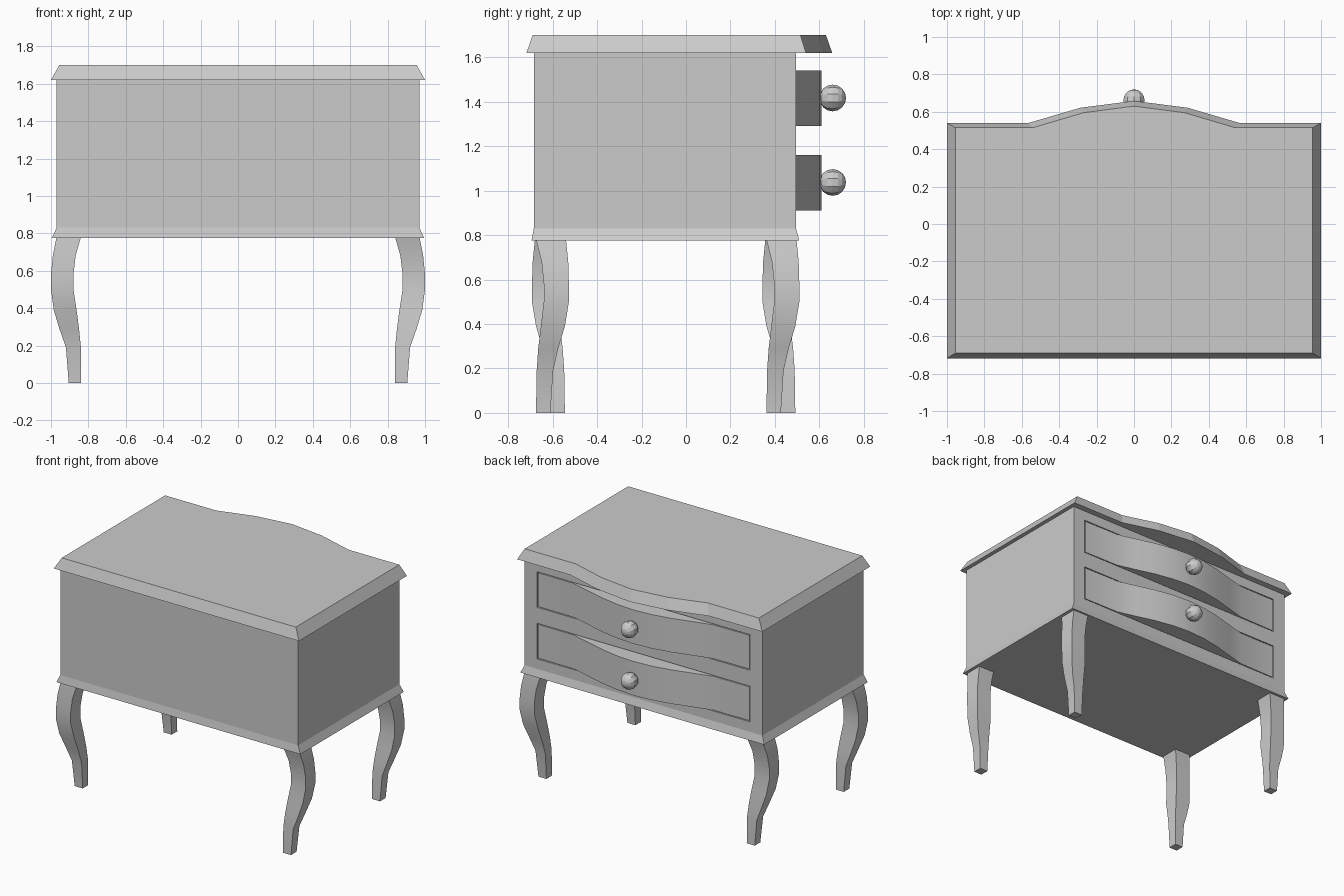
import bpy, bmesh, math
from mathutils import Matrix

if "Cube" in bpy.data.objects:
    bpy.data.objects.remove(bpy.data.objects["Cube"])


def loft(name, rings):
    """Closed solid through matching rings of points."""
    bm = bmesh.new()
    vs = [[bm.verts.new(p) for p in r] for r in rings]
    n = len(rings[0])
    for a, b in zip(vs, vs[1:]):
        for i in range(n):
            j = (i + 1) % n
            bm.faces.new((a[i], a[j], b[j], b[i]))
    bm.faces.new(vs[0][::-1])
    bm.faces.new(vs[-1])
    bmesh.ops.recalc_face_normals(bm, faces=bm.faces)
    me = bpy.data.meshes.new(name)
    bm.to_mesh(me)
    bm.free()
    ob = bpy.data.objects.new(name, me)
    bpy.context.collection.objects.link(ob)
    return ob


def rect(x0, x1, y0, y1, z):
    return [(x0, y0, z), (x1, y0, z), (x1, y1, z), (x0, y1, z)]


def smooth(ob):
    bpy.ops.object.select_all(action='DESELECT')
    ob.select_set(True)
    bpy.context.view_layer.objects.active = ob
    bpy.ops.object.shade_smooth_by_angle(angle=math.radians(30))


def bowed(half, back, curve, z):
    """Outline with a straight back and a mirrored bowed side at +y."""
    pts = [(-half, back), (half, back)] + curve
    pts += [(-x, y) for x, y in reversed(curve) if x > 0]
    return [(x, y, z) for x, y in pts]


# Case with flared base moulding
case = loft("case", [rect(-.995, .995, -.695, .51, .775),
                     rect(-.97, .97, -.685, .495, .83),
                     rect(-.97, .97, -.685, .495, 1.62)])

# Bow-shaped top with sloped edge
loft("top", [
    bowed(1.0, -.718, [(1.0, .54), (.565, .54), (.285, .622), (0, .658)], 1.62),
    bowed(.955, -.69, [(.955, .515), (.54, .515), (.27, .595), (0, .63)], 1.70)])

# Drawers, their recesses and knobs
curve = [(.862, .493), (.57, .496), (.43, .533), (.285, .573), (.14, .6), (0, .61)]
for label, z0, z1 in (("lower", .91, 1.16), ("upper", 1.29, 1.54)):
    cut = loft(label + "_recess_cutter", [rect(-.87, .87, .46, .6, z0 - .006),
                                          rect(-.87, .87, .46, .6, z1 + .006)])
    cut.hide_render = True
    cut.hide_set(True)
    mod = case.modifiers.new(label + "_recess", 'BOOLEAN')
    mod.object = cut
    mod.solver = 'EXACT'
    smooth(loft(label + "_drawer", [bowed(.862, .45, curve, z0),
                                    bowed(.862, .45, curve, z1)]))
    bm = bmesh.new()
    bmesh.ops.create_uvsphere(bm, u_segments=10, v_segments=8, radius=.06)
    me = bpy.data.meshes.new(label + "_knob")
    bmesh.ops.transform(bm, matrix=Matrix.Rotation(math.pi / 2, 4, 'X'), verts=bm.verts)
    bm.to_mesh(me)
    bm.free()
    knob = bpy.data.objects.new(label + "_knob", me)
    knob.location = (0, .66, (z0 + z1) / 2 + .002)
    bpy.context.collection.objects.link(knob)

# Curved square legs: z, x range, y range relative to the leg centre
sections = [(0, .84, .905, -.065, 0), (.19, .84, .92, -.062, .012),
            (.29, .85, .955, -.055, .035), (.39, .863, .985, -.043, .065),
            (.5, .88, 1.0, -.03, .083), (.58, .88, 1.0, -.03, .083),
            (.68, .868, .99, -.04, .08), (.78, .84, .97, -.065, .07)]
for row, yc in (("front", -.61), ("back", .427)):
    for side, s in (("right", 1), ("left", -1)):
        # Left legs are the right legs turned half round
        smooth(loft(f"{row}_{side}_leg",
                    [rect(s * x0, s * x1, yc + s * y0, yc + s * y1, z)
                     for z, x0, x1, y0, y1 in sections]))
